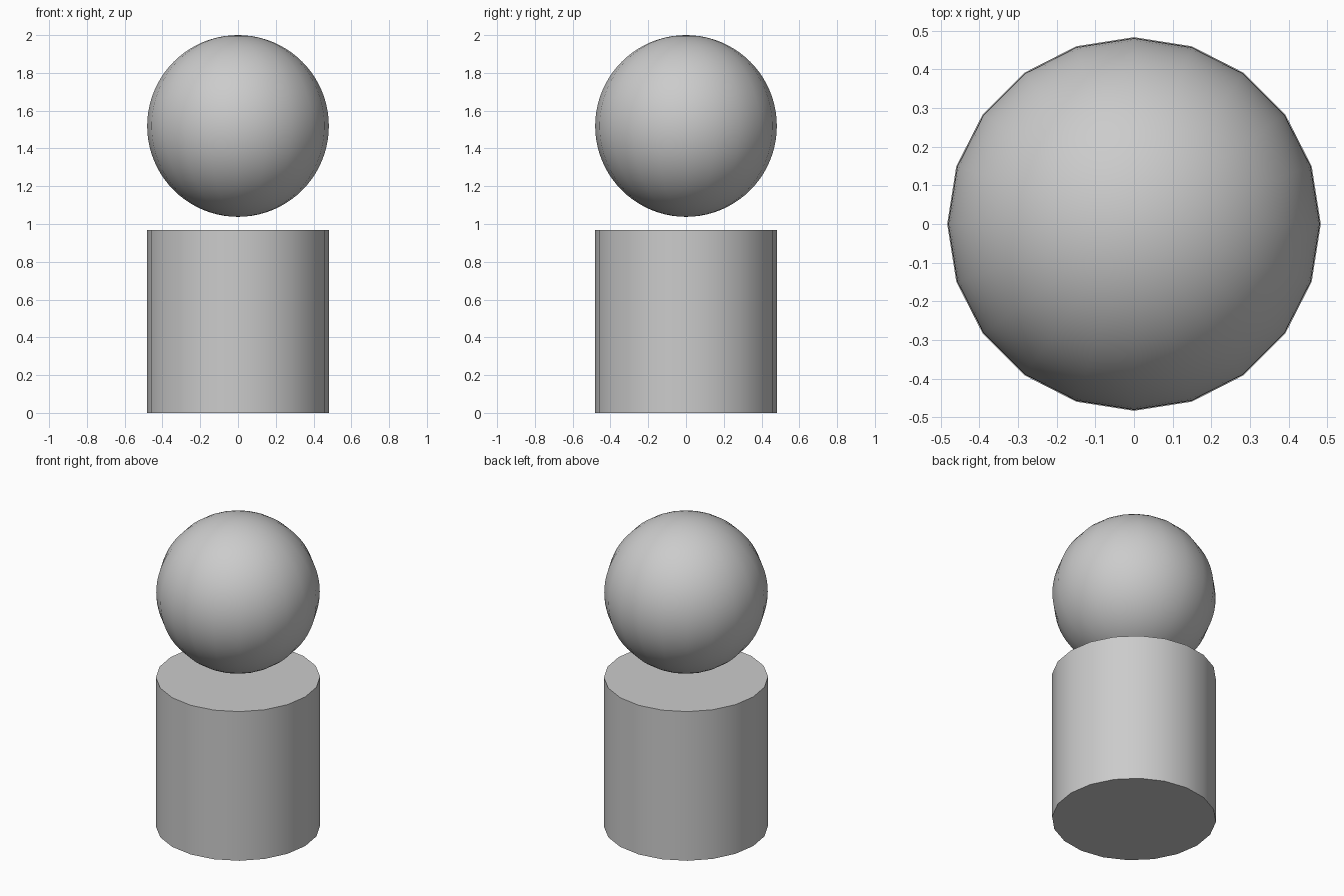
import bpy

if "Cube" in bpy.data.objects:
    bpy.data.objects.remove(bpy.data.objects["Cube"])

SIDES = 20
BASE_R, BASE_H = 0.483, 0.968
BALL_R = 0.481


def finish(name):
    obj = bpy.context.object
    obj.name = name
    bpy.ops.object.shade_smooth_by_angle()


# Cylindrical pedestal with flat ends
bpy.ops.mesh.primitive_cylinder_add(
    vertices=SIDES, radius=BASE_R, depth=BASE_H, location=(0, 0, BASE_H / 2))
finish("pedestal")

# Ball floating just above the pedestal
bpy.ops.mesh.primitive_uv_sphere_add(
    segments=SIDES, ring_count=40, radius=BALL_R, location=(0, 0, 2 - BALL_R))
finish("ball")
